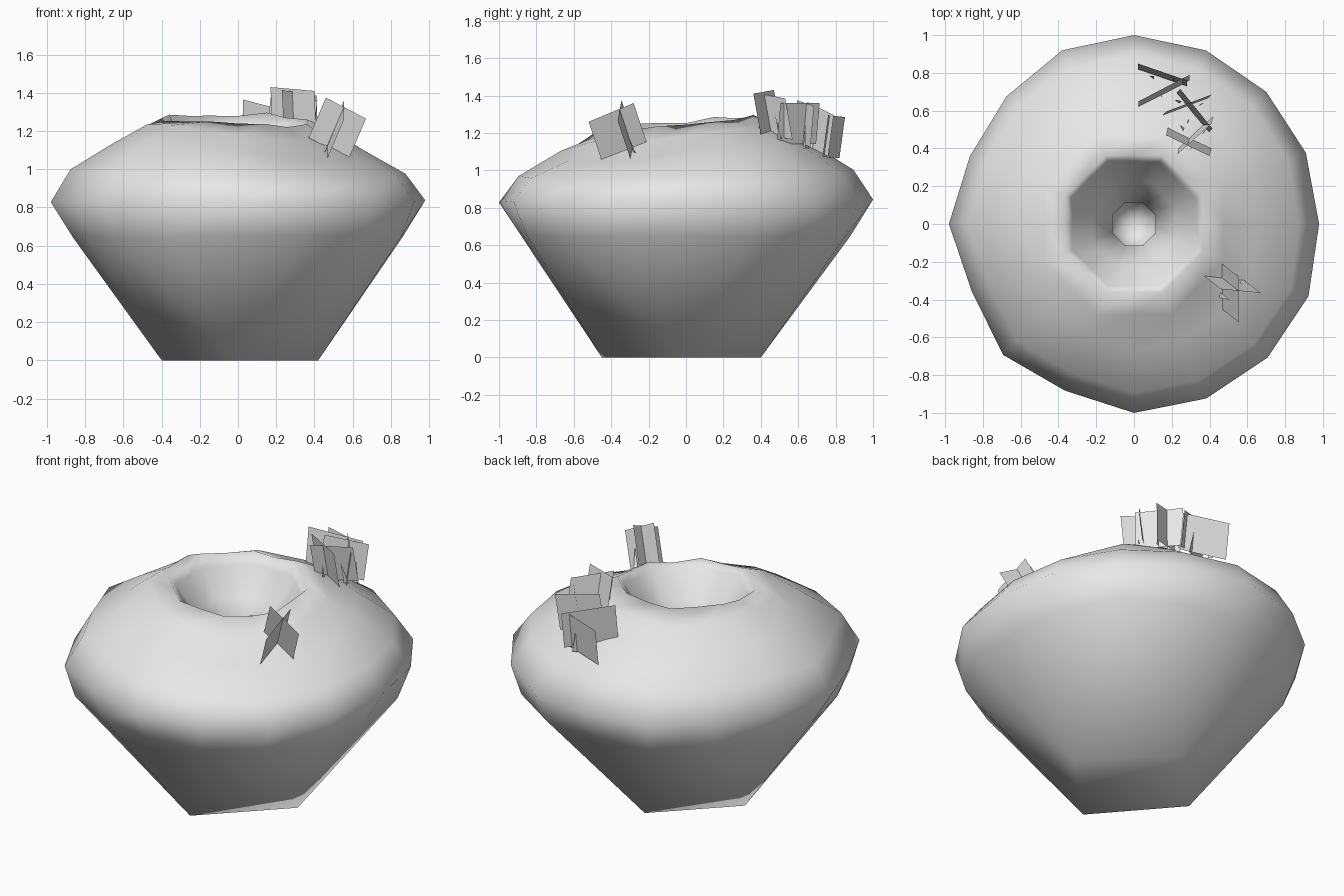
import bpy, bmesh, math, random
from mathutils import Vector

random.seed(7)
SIDES = 16

cube = bpy.data.objects.get("Cube")
if cube:
    bpy.data.objects.remove(cube, do_unlink=True)

# One plain stone colour
stone = bpy.data.materials.new("pale_grey")
stone.use_nodes = True
stone.diffuse_color = (0.8, 0.8, 0.8, 1)
stone.node_tree.nodes["Principled BSDF"].inputs["Base Color"].default_value = (0.8, 0.8, 0.8, 1)


def make_object(name, bm, smooth):
    mesh = bpy.data.meshes.new(name)
    bm.to_mesh(mesh)
    bm.free()
    mesh.materials.append(stone)
    for poly in mesh.polygons:
        poly.use_smooth = smooth
    obj = bpy.data.objects.new(name, mesh)
    bpy.context.collection.objects.link(obj)
    return obj


def build_rock():
    bm = bmesh.new()
    # Uneven outline of the waist, counter-clockwise from +x
    outline = [0.98, 0.985, 0.99, 0.995, 1.0, 0.995, 0.955, 0.94,
               0.98, 0.93, 0.98, 0.955, 1.0, 1.0, 1.0, 1.0]
    # Radius, height, height wobble, depth of the front left hollow,
    # from below the waist to the crater floor
    profile = [(0.89, 0.65, 0.01, 0), (1.0, 0.835, 0.01, 0),
               (0.895, 1.0, 0.01, 0.05), (0.67, 1.145, 0.012, 0.1),
               (0.5, 1.225, 0.01, 0.08), (0.38, 1.265, 0.015, 0.02),
               (0.345, 1.22, 0.01, 0.02), (0.23, 1.06, 0.01, 0),
               (0.12, 0.93, 0, 0), (0.14, 0.86, 0, 0)]
    rings = []
    for level, (radius, height, wobble, hollow) in enumerate(profile):
        ring = []
        for i in range(SIDES):
            a = math.tau * i / SIDES
            r = radius
            if level < 4:
                r *= outline[i]
            else:
                # Crater is eight-sided, with corners on the odd points
                r *= 1.03 if i % 2 else 0.95
            if level == 0:
                r += 0.06 * abs(math.sin(2 * a)) - 0.01
            z = height + random.uniform(-wobble, wobble)
            z -= hollow * max(0, math.cos(a + math.pi / 4)) ** 2
            if level == 5:
                z += 0.025 * math.sin(a)
            ring.append(bm.verts.new((r * math.cos(a), r * math.sin(a), z)))
        rings.append(ring)
    for low, high in zip(rings, rings[1:]):
        for i in range(SIDES):
            j = (i + 1) % SIDES
            bm.faces.new((low[i], low[j], high[j], high[i]))
    # Crater floor
    centre = bm.verts.new((0, 0, 0.76))
    for i in range(SIDES):
        bm.faces.new((rings[-1][i], rings[-1][(i + 1) % SIDES], centre))
    # Four-cornered foot, joined to the lower ring by fans
    foot = [bm.verts.new(p) for p in
            ((0.42, -0.02, 0), (0, 0.4, 0), (-0.4, 0, 0), (-0.01, -0.45, 0))]
    ring = rings[0]
    for k in range(4):
        for step in range(-2, 2):
            i = (4 * k + step) % SIDES
            bm.faces.new((foot[k], ring[(i + 1) % SIDES], ring[i]))
        bm.faces.new((foot[k], foot[(k + 1) % 4], ring[4 * k + 2]))
    bm.faces.new(foot[::-1])
    bmesh.ops.recalc_face_normals(bm, faces=bm.faces[:])
    return make_object("crater_rock", bm, True)


def add_card(bm, base, across, up):
    """Flat leaf card whose lower edge is centred on base."""
    base, across, up = Vector(base), Vector(across) / 2, Vector(up)
    corners = (base - across, base + across, base + across + up, base - across + up)
    bm.faces.new([bm.verts.new(c) for c in corners])


def build_tuft(name, up, cards):
    """Crossed leaf cards with a few thin blades at the root."""
    bm = bmesh.new()
    for base, across in cards:
        add_card(bm, base, across, up)
    root = sum((Vector(base) for base, _ in cards), Vector()) / len(cards)
    for k in range(3):
        a = k * math.tau / 3 + 0.4
        side = Vector((math.cos(a), math.sin(a), 0))
        start = root + side * 0.06 - Vector(up) * 0.1
        bm.faces.new([bm.verts.new(p) for p in
                      (start, start + side * 0.03, start + Vector(up) * 0.6)])
    return make_object(name, bm, False)


build_rock()

# Front left tuft, leaning out with the slope
build_tuft("front_tuft", (0.09, -0.07, 0.21), [
    ((0.475, -0.285, 1.11), (0.21, -0.02, -0.11)),
    ((0.465, -0.33, 1.10), (0.0, -0.24, -0.10))])

# Three tufts along the back
build_tuft("back_tuft_outer", (0.0, 0.03, 0.22), [
    ((0.15, 0.775, 1.07), (0.26, -0.09, 0.01)),
    ((0.16, 0.69, 1.11), (0.27, 0.14, -0.07))])
build_tuft("back_tuft_middle", (0.02, 0.02, 0.22), [
    ((0.27, 0.62, 1.14), (0.24, 0.09, -0.03)),
    ((0.31, 0.59, 1.14), (0.17, -0.21, 0.0))])
build_tuft("back_tuft_inner", (-0.01, -0.04, 0.22), [
    ((0.295, 0.455, 1.2), (0.23, -0.11, -0.02)),
    ((0.33, 0.49, 1.18), (0.18, 0.16, -0.03))])
